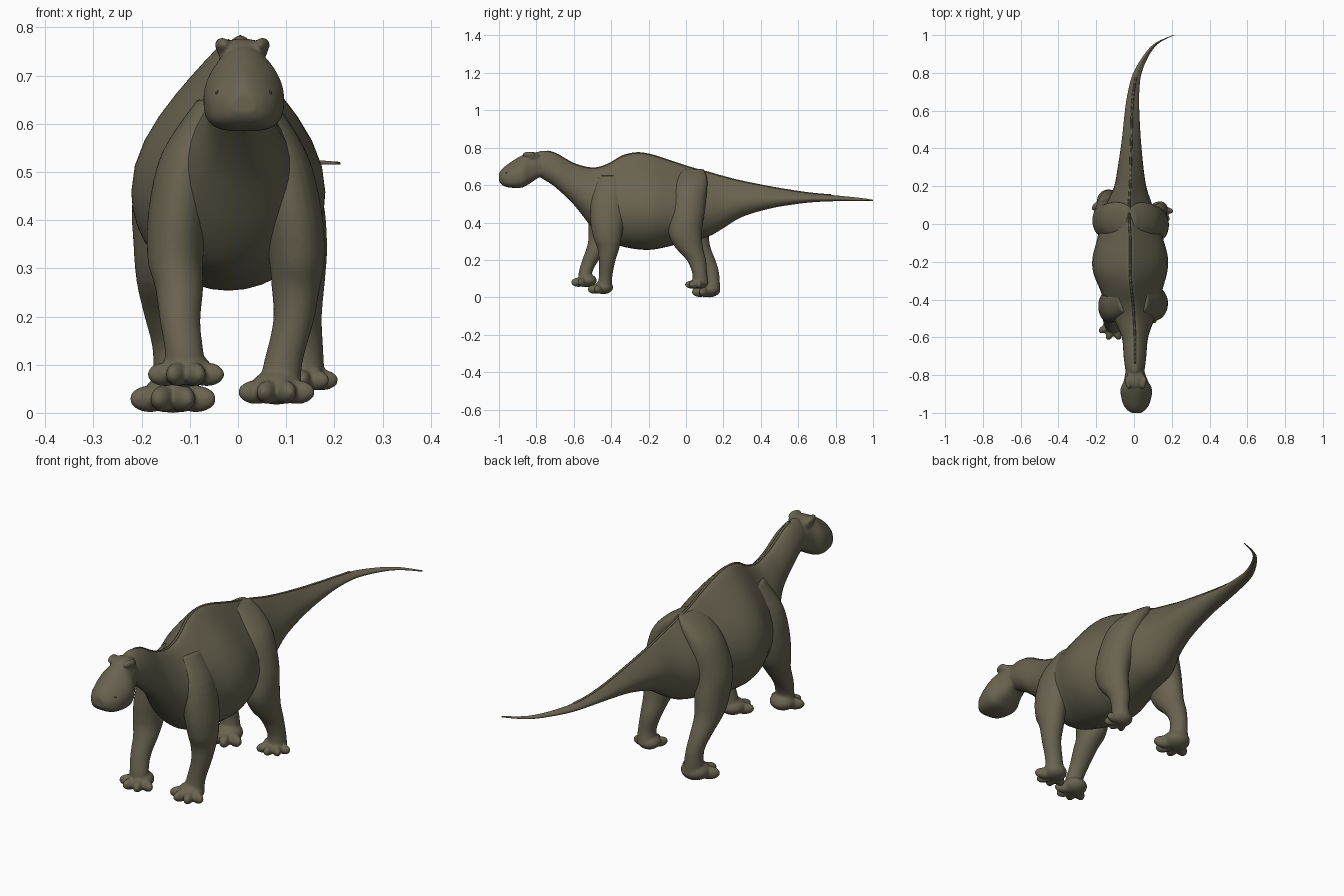
import bpy, bmesh
from math import sin, cos, pi, radians, copysign
from mathutils import Vector, Matrix

cube = bpy.data.objects.get("Cube")
if cube:
    bpy.data.objects.remove(cube)


def material(name, colour):
    mat = bpy.data.materials.new(name)
    mat.use_nodes = True
    mat.diffuse_color = colour
    bsdf = mat.node_tree.nodes["Principled BSDF"]
    bsdf.inputs["Base Color"].default_value = colour
    bsdf.inputs["Roughness"].default_value = 0.8
    return mat


skin = material("olive brown skin", (0.14, 0.125, 0.08, 1))
dark = material("dark brown nostril", (0.05, 0.045, 0.03, 1))


def finish(name, bm, mat=skin, fuse=False):
    """Make an object; fuse melts overlapping shapes into one skin."""
    bmesh.ops.recalc_face_normals(bm, faces=bm.faces)
    for face in bm.faces:
        face.smooth = True
    mesh = bpy.data.meshes.new(name)
    bm.to_mesh(mesh)
    bm.free()
    mesh.materials.append(mat)
    obj = bpy.data.objects.new(name, mesh)
    bpy.context.collection.objects.link(obj)
    if fuse:
        remesh = obj.modifiers.new("fuse", "REMESH")
        remesh.mode = "VOXEL"
        remesh.voxel_size = 0.005
        remesh.use_smooth_shade = True
        relax = obj.modifiers.new("relax", "SMOOTH")
        relax.factor = 0.5
        relax.iterations = 6


def smooth_rows(rows, steps=4):
    """Catmull-Rom interpolation through rows of numbers."""
    rows = [Vector(r) for r in rows]
    padded = [rows[0]] + rows + [rows[-1]]
    result = []
    for a, b, c, d in zip(padded, padded[1:], padded[2:], padded[3:]):
        for i in range(steps):
            t = i / steps
            result.append(b + (c - a) * (t / 2)
                          + (a * 2 - b * 5 + c * 4 - d) * (t * t / 2)
                          + (b * 3 - a - c * 3 + d) * (t ** 3 / 2))
    return result + [rows[-1]]


def loft(bm, rings):
    loops = [[bm.verts.new(p) for p in ring] for ring in rings]
    for low, high in zip(loops, loops[1:]):
        for i in range(len(low)):
            bm.faces.new((low[i - 1], low[i], high[i], high[i - 1]))
    bm.faces.new(loops[0])
    bm.faces.new(loops[-1])


def blob(bm, centre, size, heading=0):
    """Ellipsoid turned about the vertical axis."""
    place = Matrix.Translation(centre) @ Matrix.Rotation(heading, 4, "Z")
    bmesh.ops.create_uvsphere(bm, u_segments=16, v_segments=10, radius=1,
                              matrix=place @ Matrix.Diagonal((*size, 1)))


def section(row, square=1, count=36):
    """Egg-shaped cross-section, round on the neck and keeled on the back."""
    y, x, half, bottom, top = row
    widest = bottom + (top - bottom) * 0.4
    keel = 0.25 + 0.43 * min(max((y + 0.65) / 0.3, 0), 1)
    ring = []
    for i in range(count):
        a = 2 * pi * i / count
        s, c = sin(a), cos(a)
        if s < 0:
            c = copysign(abs(c) ** square, c)
            s = -abs(s) ** square
        pinch = 1 - keel * max(s, 0) ** 2
        height = top - widest if s > 0 else widest - bottom
        ring.append((x + half * c * pinch, y, widest + height * s))
    return ring


# Neck, trunk and tail: y, centre x, half width, underside, top
spine = [
    (-.8, .005, .043, .66, .77), (-.77, .005, .051, .636, .783),
    (-.7, .005, .06, .59, .77),
    (-.6, .005, .07, .495, .715), (-.5, 0, .11, .37, .69),
    (-.42, -.005, .145, .3, .71), (-.34, -.015, .168, .272, .755),
    (-.26, -.02, .195, .257, .772), (-.18, -.02, .2, .255, .76),
    (-.08, -.02, .175, .275, .728), (.02, -.025, .15, .3, .695),
    (.12, -.025, .115, .325, .668), (.2, -.02, .085, .37, .645),
    (.3, -.018, .068, .43, .62), (.45, -.014, .05, .475, .59),
    (.6, -.01, .038, .5, .565), (.7, -.002, .03, .51, .553),
    (.8, .018, .022, .514, .545), (.9, .07, .014, .515, .535),
    (.96, .125, .01, .515, .528), (1, .21, .003, .515, .521)]
rows = smooth_rows(spine)
body = bmesh.new()
loft(body, [section(row) for row in rows])
finish("body", body)

# Low ridge along the back
ridge = bmesh.new()
loft(ridge, [[(x + 0.006 * cos(a), y, top + 0.004 * sin(a))
              for a in (0, pi / 2, pi, 3 * pi / 2)]
             for y, x, half, bottom, top in rows if -0.74 < y < 0.8])
finish("back_ridge", ridge)

# Head with a broad flat bill, flat crown and raised brow corners
head_rows = [
    (-1, .012, .024, .622, .662), (-.985, .012, .047, .602, .685),
    (-.95, .012, .071, .588, .714), (-.88, .012, .084, .586, .758),
    (-.83, .01, .064, .612, .77), (-.78, .005, .05, .642, .778),
    (-.73, .005, .046, .63, .768)]
head = bmesh.new()
loft(head, [section(row, 0.65) for row in smooth_rows(head_rows)])
blob(head, (.009, -.825, .75), (.053, .05, .027))
for side in (1, -1):
    blob(head, (.009 + side * .042, -.84, .764), (.014, .034, .015), side * -.2)
finish("head", head, fuse=True)
for side, label in ((1, "left"), (-1, "right")):
    nostril = bmesh.new()
    blob(nostril, (.012 + side * .052, -.957, .664), (.006, .01, .006), side * .5)
    finish(f"{label}_nostril", nostril, dark)


def leg(name, path, radii, foot, size, heading=0, count=24):
    """Lofted limb fused with a rounded foot and four fanned toes."""
    bm = bmesh.new()
    table = smooth_rows([p + r for p, r in zip(path, radii)])
    loft(bm, [[(x + rx * cos(2 * pi * i / count),
                y + ry * sin(2 * pi * i / count), z)
               for i in range(count)] for x, y, z, rx, ry in table])
    foot, heading = Vector(foot), radians(heading)
    blob(bm, foot + Vector((0, 0, .01 * size)),
         (.055 * size, .053 * size, .036 * size), heading)
    for spread in (-62, -21, 21, 62):
        turn = heading + radians(spread)
        ahead = Vector((sin(turn), -cos(turn), 0))
        blob(bm, foot + ahead * .048 * size,
             (.021 * size, .042 * size, .025 * size), turn)
    finish(name, bm, fuse=True)


# Front legs, from shoulder to ankle
front_radii = [(.04, .07), (.058, .09), (.062, .092), (.058, .076),
               (.05, .058), (.042, .043), (.04, .036), (.044, .04)]
leg("front_left_leg", [
    (.035, -.4, .65), (.085, -.415, .54), (.112, -.42, .42), (.122, -.42, .32),
    (.12, -.415, .26), (.115, -.422, .19), (.095, -.43, .11), (.085, -.435, .05)],
    front_radii, (.08, -.442, .043), 1)
leg("front_right_leg", [
    (-.045, -.4, .65), (-.1, -.42, .54), (-.124, -.43, .42), (-.13, -.445, .32),
    (-.122, -.475, .26), (-.12, -.515, .19), (-.112, -.538, .13), (-.11, -.535, .085)],
    front_radii, (-.108, -.53, .08), 1)

# Hind legs, from hip to ankle
hind_radii = [(.02, .06), (.05, .085), (.07, .095), (.075, .094), (.065, .09),
              (.055, .075), (.044, .052), (.037, .04), (.042, .044)]
leg("hind_left_leg", [
    (-.01, .035, .685), (.025, .028, .64), (.065, .018, .57), (.1, .005, .45),
    (.12, -.005, .35), (.125, .015, .27), (.13, .055, .2), (.14, .073, .13),
    (.138, .077, .075)],
    hind_radii, (.13, .073, .068), .88, 25)
leg("hind_right_leg", [
    (-.03, .035, .685), (-.067, .028, .64), (-.108, .022, .57), (-.143, .015, .45),
    (-.152, .03, .35), (-.155, .055, .27), (-.15, .105, .2), (-.14, .137, .13),
    (-.135, .138, .05)],
    hind_radii, (-.135, .125, .029), 1.12)
